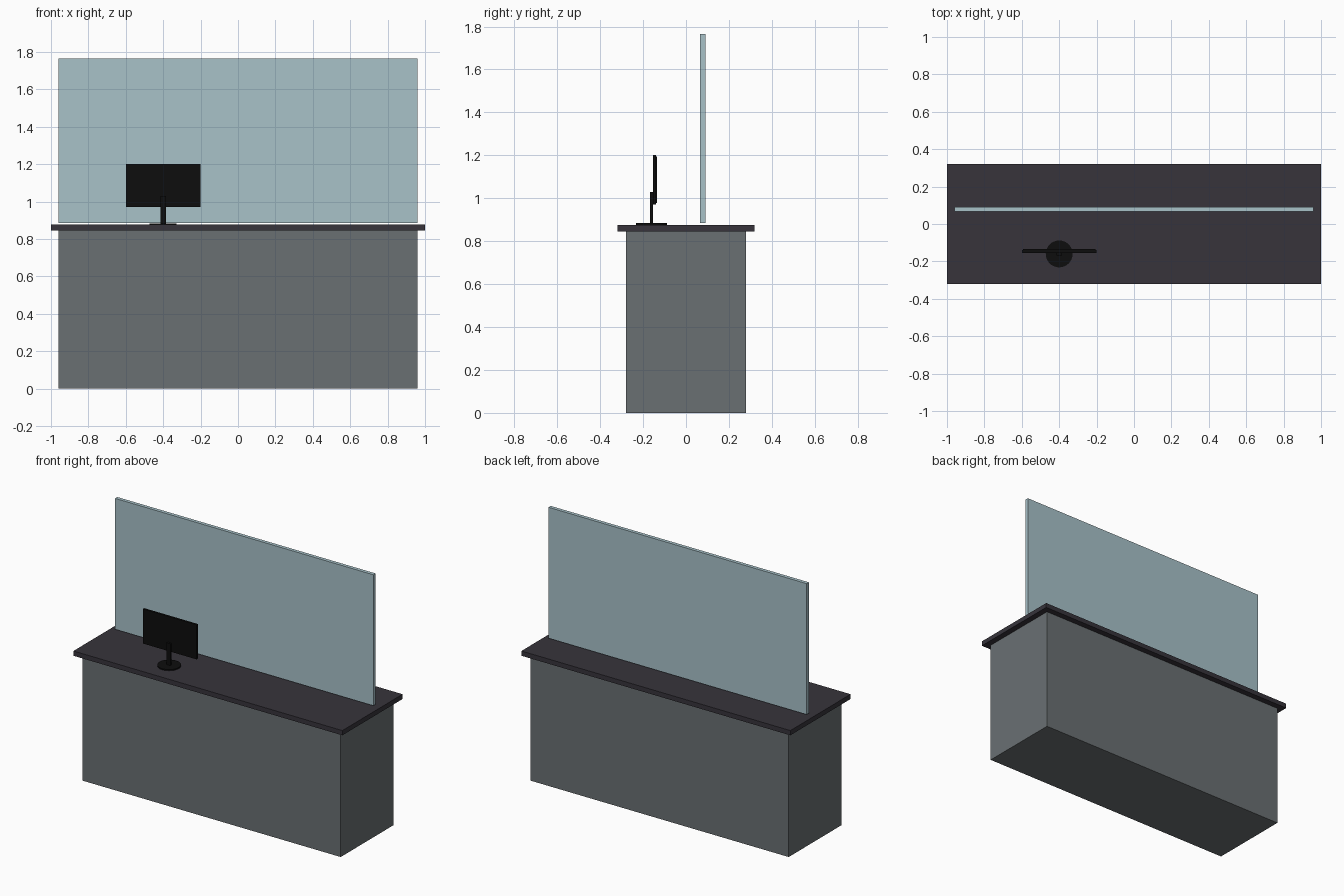
import bpy
import bmesh

cube = bpy.data.objects.get("Cube")
if cube:
    bpy.data.objects.remove(cube, do_unlink=True)


def material(name, r, g, b):
    m = bpy.data.materials.new(name)
    m.use_nodes = True
    m.diffuse_color = (r, g, b, 1)
    m.node_tree.nodes["Principled BSDF"].inputs["Base Color"].default_value = (r, g, b, 1)
    return m


def finish(name, bm, mat):
    mesh = bpy.data.meshes.new(name)
    bm.to_mesh(mesh)
    bm.free()
    mesh.materials.append(mat)
    ob = bpy.data.objects.new(name, mesh)
    bpy.context.collection.objects.link(ob)
    return ob


def box(name, mat, low, high):
    """Box spanning two opposite corners."""
    bm = bmesh.new()
    bmesh.ops.create_cube(bm, size=1)
    for v in bm.verts:
        for i in range(3):
            v.co[i] = high[i] if v.co[i] > 0 else low[i]
    return finish(name, bm, mat)


def disc(name, mat, centre, radius, height):
    """Upright cylinder standing on its centre point."""
    bm = bmesh.new()
    bmesh.ops.create_cone(bm, cap_ends=True, segments=32,
                          radius1=radius, radius2=radius, depth=height)
    bmesh.ops.translate(bm, verts=bm.verts,
                        vec=(centre[0], centre[1], centre[2] + height / 2))
    return finish(name, bm, mat)


grey = material("cabinet grey", 0.144, 0.162, 0.171)
dark = material("dark worktop", 0.038, 0.034, 0.044)
glass = material("pale blue glass", 0.392, 0.539, 0.584)
black = material("monitor black", 0.004, 0.004, 0.004)

# Counter
box("cabinet", grey, (-0.96, -0.28, 0), (0.96, 0.28, 0.844))
box("worktop", dark, (-1, -0.32, 0.844), (1, 0.32, 0.876))

# Partition, held just above the worktop
box("glass_screen", glass, (-0.96, 0.066, 0.885), (0.96, 0.09, 1.765))

# Monitor with its stand
disc("monitor_foot", black, (-0.4, -0.16, 0.876), 0.072, 0.008)
box("monitor_post", black, (-0.414, -0.168, 0.884), (-0.386, -0.154, 1.03))
box("monitor_panel", black, (-0.6, -0.154, 0.97), (-0.2, -0.139, 1.202))
box("monitor_display", black, (-0.593, -0.139, 0.977), (-0.207, -0.134, 1.195))
